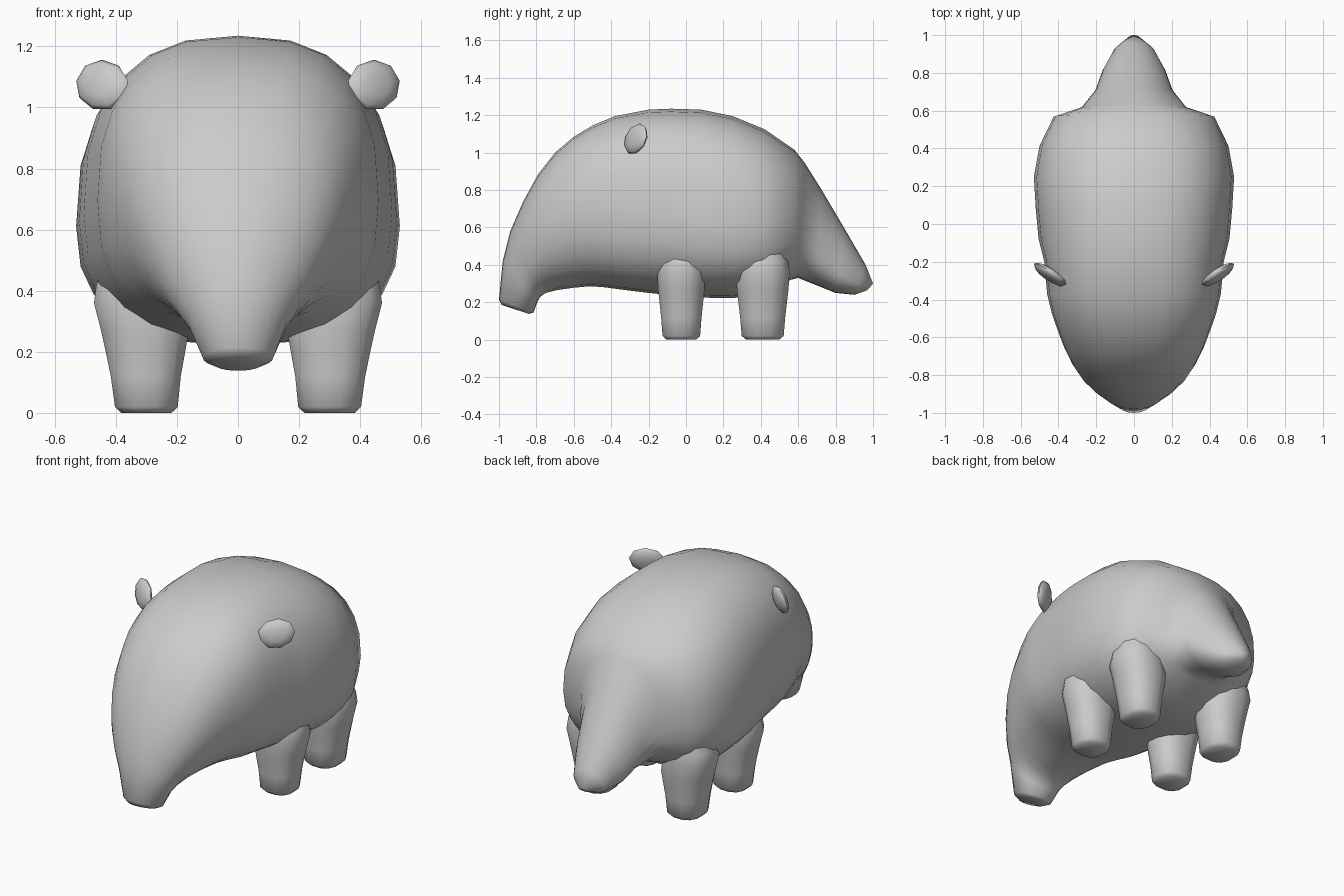
import bpy, bmesh, math
from mathutils import Matrix, Vector

if "Cube" in bpy.data.objects:
    bpy.data.objects.remove(bpy.data.objects["Cube"])

grey = bpy.data.materials.new("warm_grey")
grey.diffuse_color = (0.6, 0.6, 0.6, 1)
grey.use_nodes = True
grey.node_tree.nodes["Principled BSDF"].inputs["Base Color"].default_value = grey.diffuse_color


def finish(bm, name, angle, mirror=False):
    """Turn a bmesh into a smooth shaded object, optionally mirrored in x."""
    bmesh.ops.recalc_face_normals(bm, faces=bm.faces[:])
    mesh = bpy.data.meshes.new(name)
    bm.to_mesh(mesh)
    bm.free()
    mesh.materials.append(grey)
    ob = bpy.data.objects.new(name, mesh)
    bpy.context.collection.objects.link(ob)
    bpy.ops.object.select_all(action='DESELECT')
    ob.select_set(True)
    bpy.context.view_layer.objects.active = ob
    bpy.ops.object.shade_smooth_by_angle(angle=math.radians(angle))
    if mirror:
        ob.modifiers.new("mirror", 'MIRROR').use_mirror_merge = False
    return ob


def loft(rings):
    """Skin a list of equal rings of points and cap both ends."""
    bm = bmesh.new()
    loops = [[bm.verts.new(p) for p in ring] for ring in rings]
    n = len(loops[0])
    for a, b in zip(loops, loops[1:]):
        for i in range(n):
            j = (i + 1) % n
            bm.faces.new((a[i], a[j], b[j], b[i]))
    bm.faces.new(loops[0])
    bm.faces.new(loops[-1])
    return bm


def section(top_y, top_z, low_y, low_z, width, belly, power, n=24):
    """Tilted egg-shaped section; belly is the height share of the widest point."""
    low, top = Vector((0, low_y, low_z)), Vector((0, top_y, top_z))
    ring = []
    for i in range(n):
        a = math.tau * i / n
        c, s = math.cos(a), math.sin(a)
        up = abs(s) ** (2 / power)
        h = belly + (1 - belly) * up if s > 0 else belly * (1 - up)
        p = low.lerp(top, h)
        p.x = math.copysign(width * abs(c) ** (2 / power), c)
        ring.append(p)
    return ring


# body from snout to tail tip: top y, top z, low y, low z, half width, belly, power
body = [
    (-0.985, 0.185, -0.84, 0.138, 0.08, 0.50, 2.0),
    (-1.00, 0.215, -0.815, 0.145, 0.115, 0.50, 2.0),
    (-0.98, 0.42, -0.795, 0.20, 0.165, 0.50, 2.0),
    (-0.94, 0.58, -0.78, 0.228, 0.22, 0.52, 2.0),
    (-0.87, 0.74, -0.75, 0.25, 0.275, 0.54, 2.1),
    (-0.79, 0.885, -0.69, 0.265, 0.325, 0.54, 2.2),
    (-0.70, 1.00, -0.60, 0.278, 0.37, 0.52, 2.3),
    (-0.60, 1.085, -0.52, 0.285, 0.405, 0.50, 2.4),
    (-0.50, 1.145, -0.45, 0.282, 0.435, 0.48, 2.5),
    (-0.38, 1.195, -0.36, 0.27, 0.46, 0.46, 2.6),
    (-0.20, 1.23, -0.20, 0.25, 0.475, 0.44, 2.6),
    (-0.08, 1.235, -0.08, 0.238, 0.505, 0.42, 2.5),
    (0.08, 1.23, 0.08, 0.225, 0.52, 0.40, 2.5),
    (0.25, 1.195, 0.25, 0.222, 0.53, 0.40, 2.5),
    (0.42, 1.125, 0.41, 0.245, 0.50, 0.40, 2.5),
    (0.58, 1.015, 0.56, 0.32, 0.425, 0.42, 2.4),
    (0.635, 0.945, 0.60, 0.33, 0.28, 0.40, 2.3),
    (0.72, 0.81, 0.70, 0.29, 0.205, 0.35, 2.1),
    (0.85, 0.59, 0.80, 0.25, 0.165, 0.32, 2.0),
    (0.96, 0.40, 0.90, 0.24, 0.105, 0.35, 2.0),
    (1.00, 0.30, 0.97, 0.265, 0.03, 0.50, 2.0),
]
finish(loft([section(*s) for s in body]), "body", 70)

# legs: height, centre x, half width x, half width y; the tops taper into the body
leg = [
    (0.00, 0.300, 0.085, 0.085),
    (0.02, 0.300, 0.106, 0.108),
    (0.12, 0.302, 0.118, 0.116),
    (0.20, 0.303, 0.134, 0.125),
    (0.27, 0.305, 0.148, 0.133),
    (0.36, 0.322, 0.154, 0.138),
    (0.42, 0.320, 0.148, 0.130),
    (0.56, 0.300, 0.120, 0.100),
]
for name, y, stretch in (("front_legs", -0.025, 0.96), ("hind_legs", 0.41, 1.07)):
    rings = []
    for z, cx, rx, ry in leg:
        ring = []
        for i in range(12):
            a = math.tau * (i + 0.5) / 12
            c, s = math.cos(a), math.sin(a)
            # slightly squared circle
            ring.append((cx + rx * math.copysign(abs(c) ** 0.85, c),
                         y + ry * stretch * math.copysign(abs(s) ** 0.85, s), z))
        rings.append(ring)
    finish(loft(rings), name, 65, mirror=True)

# ears: thin discs turned outward and leaning back
across = Vector((0.84, 0.54, 0)).normalized()
up = Vector((0, 0.25, 1)).normalized()
thick = across.cross(up).normalized()
frame = Matrix((across * 0.102, up * 0.086, thick * 0.029)).transposed().to_4x4()
bm = bmesh.new()
bmesh.ops.create_uvsphere(bm, u_segments=9, v_segments=6, radius=1,
                          matrix=Matrix.Translation((0.445, -0.268, 1.073)) @ frame)
finish(bm, "ears", 75, mirror=True)
